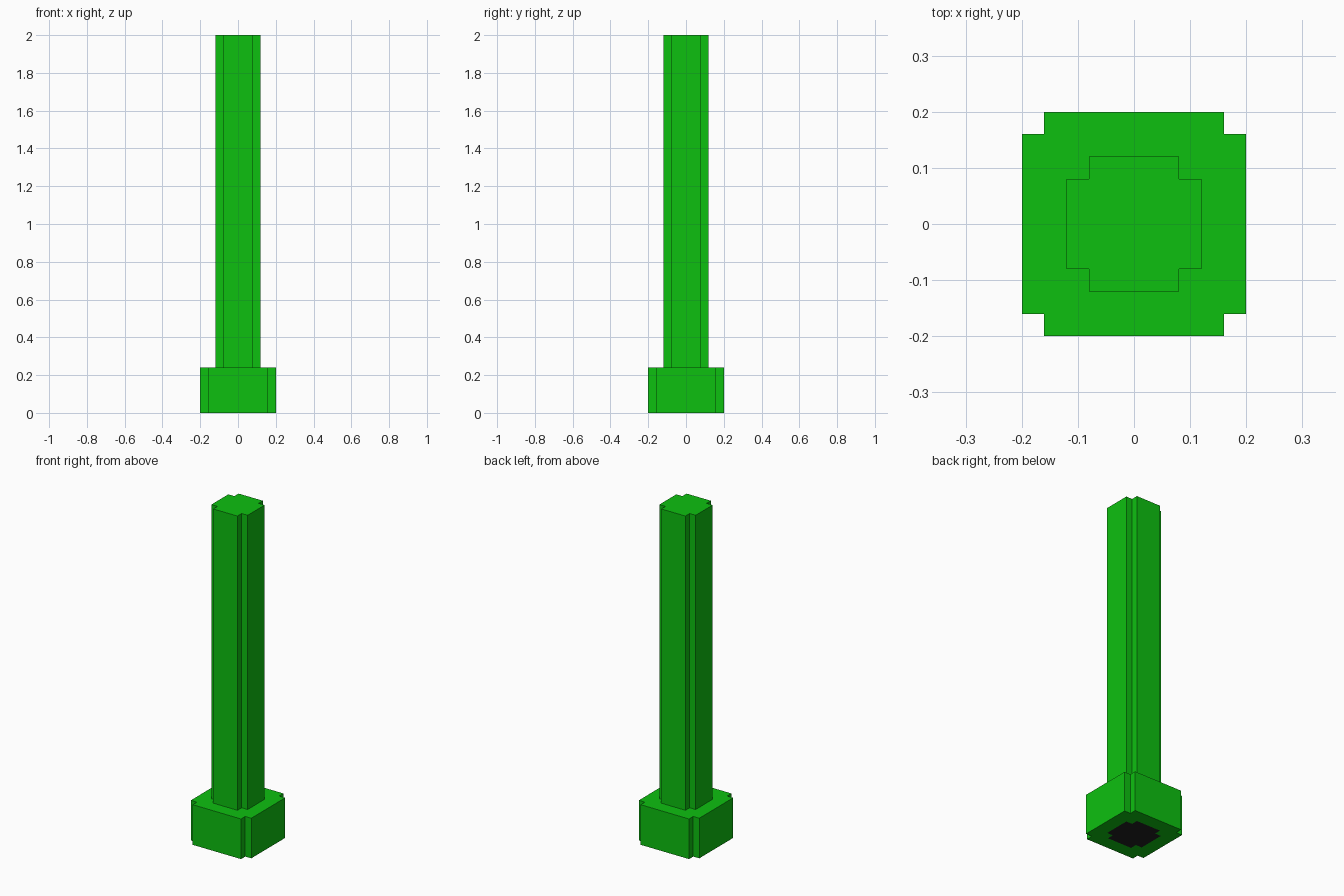
import bpy
import bmesh

cube = bpy.data.objects.get("Cube")
if cube:
    bpy.data.objects.remove(cube, do_unlink=True)

NOTCH = 0.04  # size of the square step cut from each vertical corner


def make_material(name, rgb):
    mat = bpy.data.materials.new(name)
    mat.use_nodes = True
    color = (*rgb, 1.0)
    mat.diffuse_color = color
    mat.node_tree.nodes["Principled BSDF"].inputs["Base Color"].default_value = color
    return mat


green = make_material("bright green", (0.004, 0.527, 0.005))
black = make_material("dark underside", (0.015, 0.015, 0.015))


def notched_square(r):
    """Counter-clockwise outline of a square with stepped corners."""
    n = r - NOTCH
    quarter = [(r, n), (n, n), (n, r)]
    points = []
    for c, s in ((1, 0), (0, 1), (-1, 0), (0, -1)):
        points += [(c * x - s * y, s * x + c * y) for x, y in quarter]
    return points


def make_loft(name, levels, cap_start=False, cap_end=False):
    """Join notched outlines given as (half width, height) levels."""
    bm = bmesh.new()
    loops = [[bm.verts.new((x, y, z)) for x, y in notched_square(r)]
             for r, z in levels]
    for low, high in zip(loops, loops[1:]):
        for i in range(len(low)):
            j = (i + 1) % len(low)
            bm.faces.new((low[i], low[j], high[j], high[i]))
    if cap_start:
        bm.faces.new(loops[0][::-1]).material_index = 1
    if cap_end:
        bm.faces.new(loops[-1])
    mesh = bpy.data.meshes.new(name)
    bm.to_mesh(mesh)
    bm.free()
    mesh.materials.append(green)
    mesh.materials.append(black)
    obj = bpy.data.objects.new(name, mesh)
    bpy.context.collection.objects.link(obj)
    return obj


# Base block with a dark inset face underneath and a ledge on top
make_loft("base", [(0.12, 0), (0.2, 0), (0.2, 0.24), (0.12, 0.24)], cap_start=True)

# Tall shaft rising from the ledge
make_loft("shaft", [(0.12, 0.24), (0.12, 2.0)], cap_end=True)
